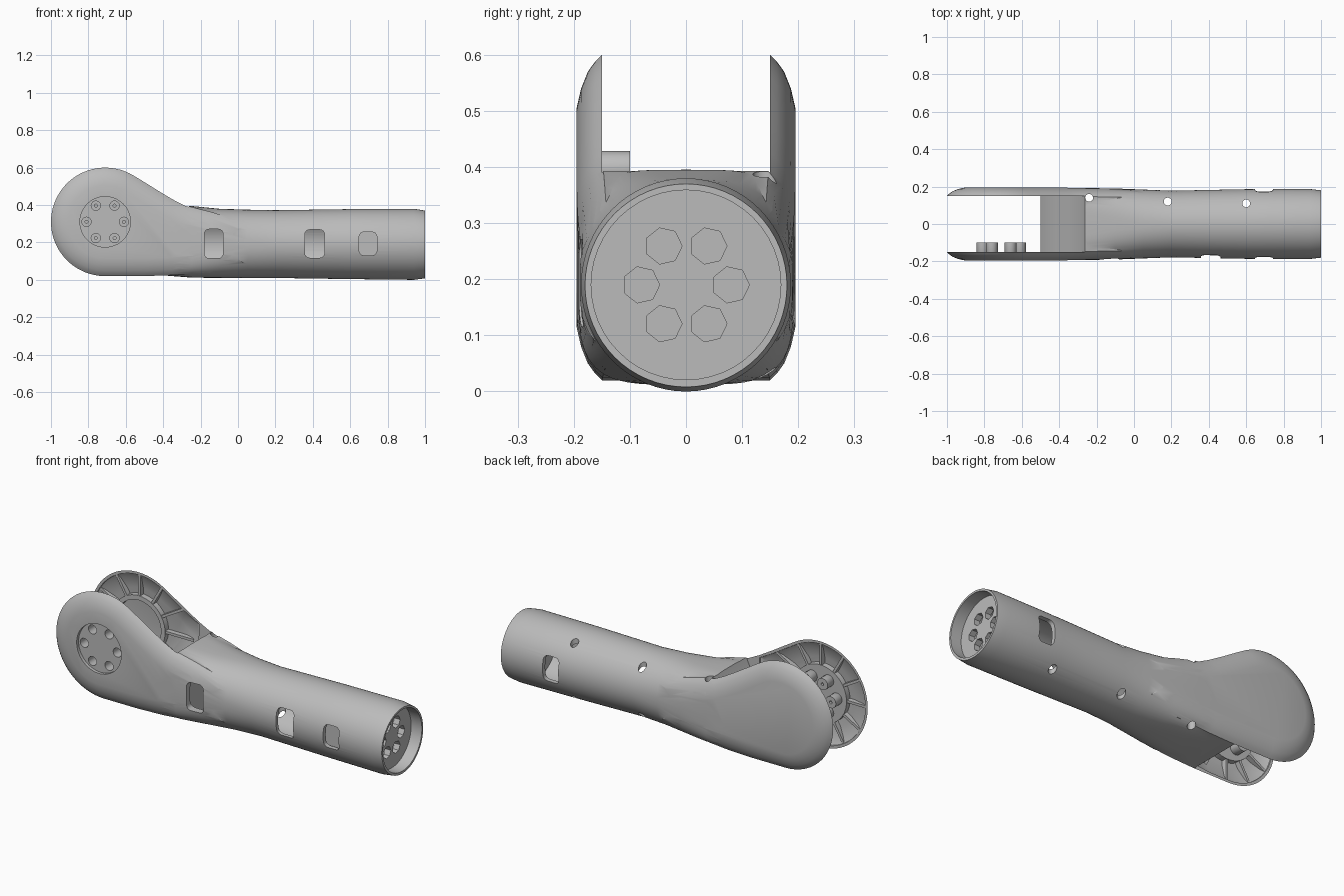
import bpy, bmesh, math
from math import sin, cos, pi, radians

if "Cube" in bpy.data.objects:
    bpy.data.objects.remove(bpy.data.objects["Cube"])

GREY = bpy.data.materials.new("light_grey")
GREY.diffuse_color = (0.5, 0.5, 0.5, 1)
GREY.use_nodes = True
GREY.node_tree.nodes["Principled BSDF"].inputs["Base Color"].default_value = GREY.diffuse_color
CX, CZ = -0.71, 0.31          # joint centre
AX = 0.19                     # tube axis height


def make(name, bm):
    bmesh.ops.remove_doubles(bm, verts=bm.verts, dist=1e-5)
    bmesh.ops.recalc_face_normals(bm, faces=bm.faces)
    me = bpy.data.meshes.new(name)
    bm.to_mesh(me)
    bm.free()
    me.materials.append(GREY)
    ob = bpy.data.objects.new(name, me)
    bpy.context.collection.objects.link(ob)
    return ob


def skin(name, rings, closed=False):
    """Bridge equal rings of points; cap the ends unless the rings form a loop."""
    bm = bmesh.new()
    vs = [[bm.verts.new(p) for p in r] for r in rings]
    n = len(vs[0])
    pairs = list(zip(vs, vs[1:])) + ([(vs[-1], vs[0])] if closed else [])
    for a, b in pairs:
        for i in range(n):
            j = (i + 1) % n
            bm.faces.new((a[i], a[j], b[j], b[i]))
    if not closed:
        bm.faces.new(vs[0])
        bm.faces.new(vs[-1])
    return make(name, bm)


def prism(name, poly, y0, y1):
    return skin(name, [[(x, y, z) for x, z in poly] for y in (y0, y1)])


def circle(cx, cz, r, n=48):
    return [(cx + r * cos(2 * pi * i / n), cz + r * sin(2 * pi * i / n)) for i in range(n)]


def lathe(name, cx, cz, prof, n=48):
    """Closed (radius, y) profile turned about a y-parallel axis."""
    return skin(name, [[(x, y, z) for x, z in circle(cx, cz, r, n)] for r, y in prof], True)


def rod_x(name, x0, x1, r, y=0, z=AX, n=48):
    return skin(name, [[(x, a, b) for a, b in circle(y, z, r, n)] for x in (x0, x1)])


def boolean(ob, cutter, op='DIFFERENCE'):
    m = ob.modifiers.new("bool", 'BOOLEAN')
    m.operation, m.object, m.solver = op, cutter, 'EXACT'
    bpy.context.view_layer.objects.active = ob
    bpy.ops.object.modifier_apply(modifier=m.name)
    bpy.data.objects.remove(cutter)


def offset(poly, d):
    """Move a counter-clockwise outline inwards."""
    out, n = [], len(poly)
    for i, (x, z) in enumerate(poly):
        (ax, az), (bx, bz) = poly[i - 1], poly[(i + 1) % n]
        tx, tz = bx - ax, bz - az
        l = math.hypot(tx, tz)
        out.append((x - tz / l * d, z + tx / l * d))
    return out


def pillow(name, poly, layers, taper):
    """Rounded-edge slab: outline shrinks towards both y sides."""
    rings = []
    for s, seq in ((-1, reversed(layers)), (1, layers)):
        for y, d in seq:
            rings.append([(x, s * y * (1 - taper * max(0, x + 0.4)), z)
                          for x, z in offset(poly, d)])
    return skin(name, rings)


# Main tube, square at the fork and round towards the flange
def section(x, w, zb, zt, e, n=64):
    pts = []
    for i in range(n):
        c, s = cos(2 * pi * i / n), sin(2 * pi * i / n)
        pts.append((x, math.copysign(abs(c) ** (2 / e), c) * w,
                    (zb + zt) / 2 + math.copysign(abs(s) ** (2 / e), s) * (zt - zb) / 2))
    return pts


body = skin("arm_body", [section(*s) for s in (
    (-.48, .190, .03, .40, 5), (-.25, .192, .012, .395, 4), (-.1, .190, .010, .380, 2.8),
    (.05, .184, .010, .375, 2.2), (.2, .178, .010, .372, 2), (.6, .186, .004, .378, 2),
    (.94, .187, .000, .380, 2), (1, .180, .008, .370, 2))])

# Fork cheeks: rounded paddle
arc = [(CX + .29 * cos(radians(a)), CZ + .29 * sin(radians(a))) for a in range(59, 271, 5)]
paddle = arc + [(-.6, .02), (-.5, .02), (-.35, .025), (-.15, .04), (.05, .075), (.05, .305),
                (-.15, .365), (-.28, .397), (-.34, .426), (-.42, .472), (-.5, .522)]
boolean(body, pillow("paddle", paddle, [(.15, 0), (.162, .012), (.175, .03), (.187, .06),
                                        (.195, .095)], .14), 'UNION')

# Slot between cheeks with a curved saddle wall
saddle = [(-1.2, -.1), (-.5, -.1), (-.5, .02), (-.47, .08), (-.42, .15), (-.35, .24),
          (-.29, .33), (-.255, .41), (-.25, .7), (-1.2, .7)]
boolean(body, prism("slot", saddle, -.15, .15))

# Hollow inside of the cheeks
hollow = arc + [(-.6, .02), (-.52, .03), (-.45, .14), (-.38, .24), (-.33, .32), (-.33, .42),
                (-.42, .472), (-.5, .522)]
boolean(body, pillow("cheek_hollow", hollow, [(.14, .012), (.155, .016), (.168, .04),
                                              (.183, .10)], 0))

# Tube interior and flange recess
boolean(body, rod_x("core", -.2, .9, .163))
boolean(body, rod_x("bore", .935, 1.1, .169))
for k in range(6):
    a = k * pi / 3
    boolean(body, rod_x("flange_hole", .85, .98, .033, .08 * cos(a), AX + .08 * sin(a), 7))


# Windows in the tube sides
def window(cx, w, h, y0, y1, r=.025):
    poly = []
    for q, (sx, sz) in enumerate(((1, 1), (-1, 1), (-1, -1), (1, -1))):
        for t in range(5):
            a = q * pi / 2 + t * pi / 8
            poly.append((cx + sx * (w / 2 - r) + r * cos(a), .193 + sz * (h / 2 - r) + r * sin(a)))
    boolean(body, prism("window", poly, y0, y1))


window(-.13, .10, .155, -.3, -.1)
window(.41, .105, .15, -.3, -.1)
window(.695, .095, .125, -.3, -.1)
window(.695, .095, .14, .1, .3)
prism("window_backing", [(.62, .11), (.77, .11), (.77, .27), (.62, .27)], -.13, -.115)

# Small screw holes along the rear, top and bottom
for x, y in ((-.24, .14), (.18, .12), (.6, .11)):
    boolean(body, skin("screw_hole", [[(a, b, z) for a, b in circle(x, y, .021, 16)]
                                      for z in (-.1, .5)]))

# Joint recess in the front cheek
boolean(body, prism("recess", circle(CX, CZ, .135), -.3, -.16))
parts = [body]
parts.append(lathe("front_hub_collar", CX, CZ, [(.135, -.152), (.16, -.152), (.16, -.19), (.135, -.19)]))
parts.append(lathe("rear_hub_collar", CX, CZ, [(.135, .152), (.16, .152), (.16, .188), (.135, .188)]))
plate = prism("front_hub_plate", circle(CX, CZ, .137), -.178, -.153)
parts.append(plate)

# Screw cups around the joint
for k in range(6):
    a = k * pi / 3
    x, z = CX + .1 * cos(a), CZ + .1 * sin(a)
    boolean(plate, prism("cup_hole", circle(x, z, .025, 16), -.3, -.1))
    parts.append(lathe("screw_cup", x, z, [(.025, -.177), (.032, -.165), (.032, -.10),
                                           (.008, -.10), (.008, -.115), (.025, -.115)], 16))

# Ribs inside both cheeks
rib = [(.155, .155), (.274, .155), (.26, .168), (.23, .180), (.19, .188), (.155, .188)]
for side in (-1, 1):
    for k in range(12):
        a = radians(30 * k)
        f = {0: 1.22, 1: 1.13, 11: 1.05}.get(k, 1)
        rings = []
        for t in (-.007, .007):
            rings.append([(CX + (r if r < .16 else r * f) * cos(a) - t * sin(a), side * y,
                           CZ + (r if r < .16 else r * f) * sin(a) + t * cos(a)) for r, y in rib])
        skin("cheek_rib", rings)

# Smooth shading with sharp edges kept
for ob in bpy.context.view_layer.objects:
    ob.select_set(ob in parts)
bpy.context.view_layer.objects.active = body
bpy.ops.object.shade_smooth_by_angle(angle=radians(30))
